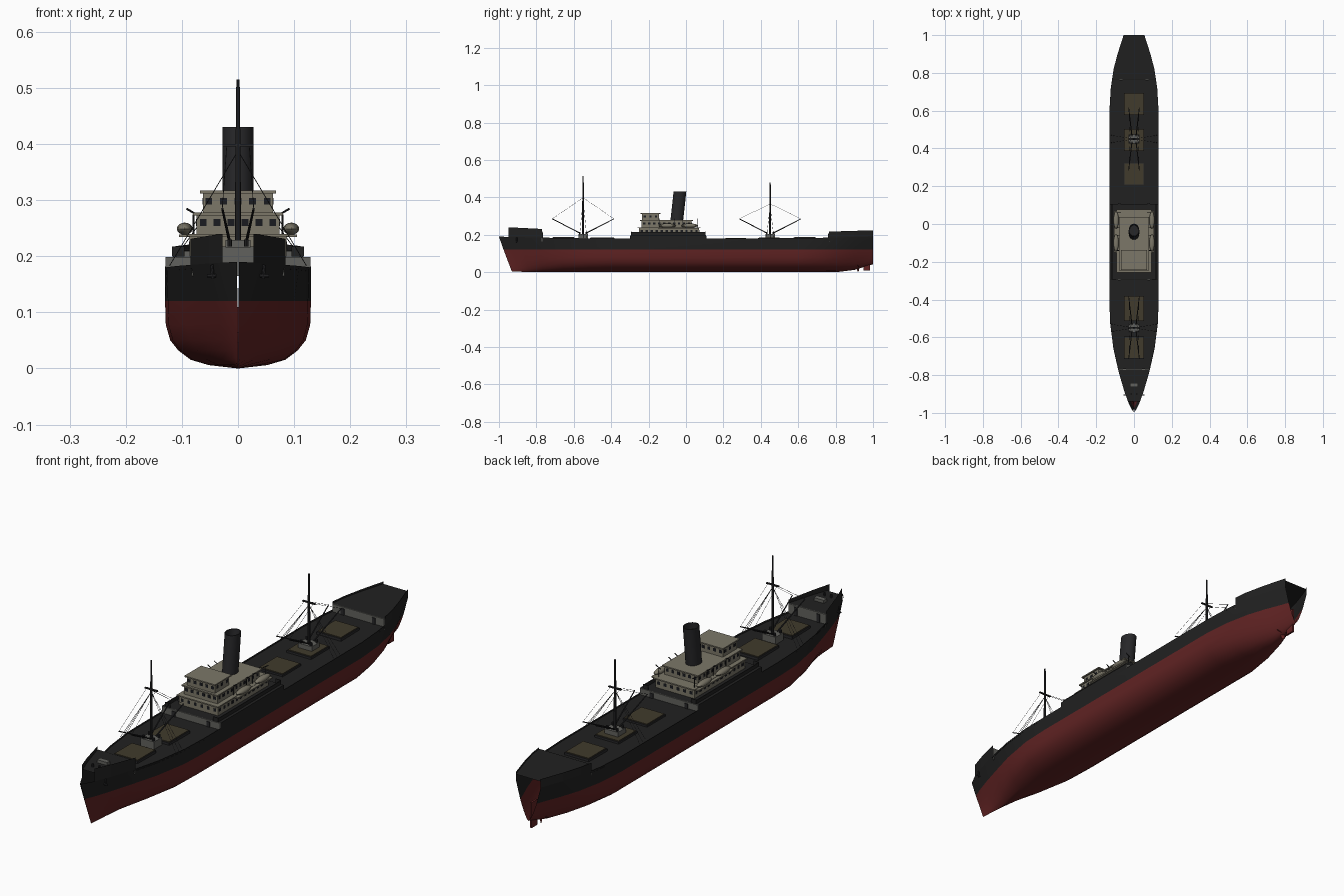
import bpy, bmesh
from math import pi, cos, sin
from mathutils import Vector, Matrix

cube = bpy.data.objects.get("Cube")
if cube:
    bpy.data.objects.remove(cube, do_unlink=True)


def material(name, r, g, b):
    m = bpy.data.materials.new(name)
    m.use_nodes = True
    m.diffuse_color = (r, g, b, 1)
    bsdf = m.node_tree.nodes["Principled BSDF"]
    bsdf.inputs["Base Color"].default_value = (r, g, b, 1)
    bsdf.inputs["Roughness"].default_value = 0.8
    return m


BLACK = material("hull black", .015, .015, .015)
RED = material("bottom red", .12, .017, .017)
CREAM = material("house cream", .2, .185, .14)
GREY = material("bulkhead grey", .12, .12, .11)
BROWN = material("hatch brown", .052, .043, .025)
DARK = material("fitting dark", .02, .02, .022)
GLASS = material("window dark", .01, .011, .014)


def finish(name, bm, *mats, smooth=False):
    me = bpy.data.meshes.new(name)
    bm.to_mesh(me)
    bm.free()
    ob = bpy.data.objects.new(name, me)
    bpy.context.collection.objects.link(ob)
    for m in mats:
        me.materials.append(m)
    if smooth:
        bpy.ops.object.select_all(action='DESELECT')
        ob.select_set(True)
        bpy.context.view_layer.objects.active = ob
        bpy.ops.object.shade_smooth_by_angle(angle=.6)
    return ob


def add_box(bm, x0, x1, y0, y1, z0, z1):
    mid = Vector((x0 + x1, y0 + y1, z0 + z1)) / 2
    size = Matrix.Diagonal((x1 - x0, y1 - y0, z1 - z0, 1))
    bmesh.ops.create_cube(bm, size=1, matrix=Matrix.Translation(mid) @ size)


def add_rod(bm, a, b, r, r2=None, sides=8):
    a, b = Vector(a), Vector(b)
    d = b - a
    mat = Matrix.Translation((a + b) / 2) @ d.to_track_quat('Z', 'Y').to_matrix().to_4x4()
    bmesh.ops.create_cone(bm, cap_ends=True, segments=sides, radius1=r,
                          radius2=r if r2 is None else r2, depth=d.length, matrix=mat)


def add_grid(bm, rows):
    vs = [[bm.verts.new(p) for p in row] for row in rows]
    for a, b in zip(vs, vs[1:]):
        for i in range(len(a) - 1):
            bm.faces.new((a[i], b[i], b[i + 1], a[i + 1]))


def box(name, mat, *dims):
    bm = bmesh.new()
    add_box(bm, *dims)
    return finish(name, bm, mat)


# Hull stations: y, deck half width, waterline half width, keel height, fullness
STATIONS = [(-1, .002, .001, .005, 0), (-.95, .028, .02, .003, .1), (-.88, .053, .041, 0, .25),
            (-.78, .082, .068, 0, .5), (-.66, .109, .1, 0, .8), (-.52, .127, .125, 0, 1),
            (-.4, .13, .13, 0, 1), (.6, .13, .13, 0, 1), (.72, .123, .12, 0, .8),
            (.82, .108, .1, .002, .55), (.9, .087, .074, .012, .3),
            (.96, .068, .05, .03, .15), (1, .055, .036, .042, .1)]
BILGE = [(.4, .05), (.65, .13), (.82, .27), (.93, .42), (.99, .65), (1, 1)]
WATER = .12


def station(y):
    for a, b in zip(STATIONS, STATIONS[1:]):
        if y <= b[0]:
            t = (y - a[0]) / (b[0] - a[0])
            return [p + (q - p) * t for p, q in zip(a, b)]
    return STATIONS[-1]


def sheer(y):
    return .177 + .013 * y * y


def span(y0, y1):
    return [y0] + [s[0] for s in STATIONS if y0 < s[0] < y1] + [y1]


bm = bmesh.new()
rows = []
for y in span(-1, 1) + []:
    _, deck_w, water_w, keel, full = station(y)
    half = []
    for f, v in BILGE:
        x = water_w * (f * full + v ** .8 * (1 - full))
        half.append((x, keel + (WATER - keel) * v))
    half.append((deck_w, sheer(y)))
    rake = .07 * max(0, (-.72 - y) / .28)
    ring = [(-x, z) for x, z in reversed(half)] + [(0, keel)] + half
    rows.append([(x, y + rake * max(0, 1 - z / .185), z) for x, z in ring])
add_grid(bm, rows)
for f in bm.faces:
    f.material_index = 1 if f.calc_center_median().z < WATER else 0
finish("hull", bm, BLACK, RED, smooth=True)


def deck(name, y0, y1, height):
    bm = bmesh.new()
    add_grid(bm, [[(s * station(y)[1], y, height(y)) for s in (-1, 1)] for y in span(y0, y1)])
    finish(name, bm, BLACK)


def raised_sides(name, y0, y1, top):
    bm = bmesh.new()
    for s in (-1, 1):
        add_grid(bm, [[(s * station(y)[1], y, z) for z in (sheer(y), top(y))]
                      for y in span(y0, y1)])
    finish(name, bm, BLACK)


def bulkhead(name, y, top):
    w = station(y)[1] - .001
    box(name, GREY, -w, w, y - .002, y + .002, .165, top)
    bm = bmesh.new()
    for x in (-.6 * w, .6 * w):
        add_box(bm, x - .007, x + .007, y - .005, y + .005, .172, top - .006)
    finish(name + "_doors", bm, DARK)


# Decks, raised ends and the bridge island
deck("main_deck", -.78, .78, lambda y: sheer(y) - .007)
deck("forecastle_deck", -.94, -.77, lambda y: .217)
deck("bridge_deck", -.295, .105, lambda y: .2)
deck("poop_deck", .765, 1, lambda y: .21 + .02 * (y - .77))
raised_sides("forecastle_sides", -.95, -.77, lambda y: .231 - .05 * (y + .77))
raised_sides("bridge_sides", -.295, .105, lambda y: .2)
raised_sides("poop_sides", .765, 1, lambda y: .217 + .03 * (y - .77))
bulkhead("forecastle_bulkhead", -.77, .217)
bulkhead("bridge_front_bulkhead", -.295, .199)
bulkhead("bridge_back_bulkhead", .105, .199)
bulkhead("poop_bulkhead", .765, .209)
bm = bmesh.new()
for s in (-1, 1):
    x0, x1 = sorted((s * .115, s * .118))
    add_box(bm, x0, x1, -.295, .105, .2, .214)
    x0, x1 = sorted((s * .095, s * .118))
    for y in (-.295, .102):
        add_box(bm, x0, x1, y, y + .003, .2, .217)
finish("bridge_bulwarks", bm, BLACK)

# Deckhouse tiers with overhanging decks
HOUSES = [("lower_house", .086, -.25, .07, .2, .235), ("middle_house", .074, -.237, .03, .24, .273),
          ("wheelhouse", .062, -.235, -.145, .278, .312)]
windows = bmesh.new()
for name, w, y0, y1, z0, z1 in HOUSES:
    box(name, CREAM, -w, w, y0, y1, z0, z1)
    box(name + "_roof", CREAM, -w - .006, w + .006, y0 - .008, y1 + .008, z1, z1 + .005)
    wz0, wz1 = z0 + .014, z0 + .026
    n = 5 if name == "wheelhouse" else 6
    for i in range(n):
        x = w * .84 * (2 * i / (n - 1) - 1)
        for y in (y0, y1):
            add_box(windows, x - .006, x + .006, y - .001, y + .001, wz0, wz1)
    n = round((y1 - y0) / .026)
    for i in range(n):
        y = y0 + (i + .5) * (y1 - y0) / n
        for x in (-w, w):
            add_box(windows, x - .001, x + .001, y - .006, y + .006, wz0, wz1)
finish("windows", windows, GLASS)

# Lifeboats on side platforms, with davits
for side, s in (("right", -1), ("left", 1)):
    for place, y in (("front", -.1), ("back", .02)):
        bm = bmesh.new()
        m = Matrix.Translation((s * .095, y, .249)) @ Matrix.Diagonal((.014, .046, .011, 1))
        bmesh.ops.create_uvsphere(bm, u_segments=12, v_segments=8, radius=1, matrix=m)
        finish(f"lifeboat_{place}_{side}", bm, CREAM, smooth=True)
        bm = bmesh.new()
        for dy in (-.04, .04):
            add_rod(bm, (s * .079, y + dy, .24), (s * .079, y + dy, .274), .0018)
            add_rod(bm, (s * .07, y + dy, .272), (s * .092, y + dy, .285), .0018)
        finish(f"davits_{place}_{side}", bm, DARK)
    x0, x1 = sorted((s * .085, s * .105))
    box(f"boat_platform_{side}", CREAM, x0, x1, -.15, .07, .234, .239)

# Funnel: raked oval tube with a recessed mouth
bm = bmesh.new()
rings = [(1, .27), (1, .43), (.88, .43), (.86, .405), (0, .405)]
add_grid(bm, [[(r * .028 * cos(a * pi / 12), -.05 + (z - .27) * .11 + r * .034 * sin(a * pi / 12), z)
               for a in range(25)] for r, z in rings])
bmesh.ops.remove_doubles(bm, verts=bm.verts, dist=.0001)
finish("funnel", bm, DARK, smooth=True)

# Cargo hatches
for i, (y0, y1) in enumerate([(-.71, -.6), (-.51, -.385), (.21, .32), (.39, .5), (.58, .69)]):
    z = sheer((y0 + y1) / 2) - .008
    box(f"hatch_coaming_{i}", DARK, -.054, .054, y0 - .004, y1 + .004, z - .003, z + .011)
    box(f"hatch_cover_{i}", BROWN, -.051, .051, y0, y1, z + .01, z + .014)

# Masts with crosstrees, derrick booms and rigging
for name, y, top, cross in (("fore", -.55, .515, .398), ("main", .45, .48, .365)):
    box(f"{name}_mast_house", GREY, -.03, .03, y - .025, y + .025, .17, .204)
    bm = bmesh.new()
    add_rod(bm, (0, y, .19), (0, y, cross + .03), .0055, .0045)
    add_rod(bm, (0, y, cross + .03), (0, y, top), .0038, .003)
    add_box(bm, -.028, .028, y - .004, y + .004, cross - .002, cross + .002)
    finish(f"{name}_mast", bm, DARK, smooth=True)
    booms, lines = bmesh.new(), bmesh.new()
    for s in (-1, 1):
        for d in (-1, 1):
            tip = (s * .028, y + d * .165, .285)
            add_rod(booms, (s * .011, y + d * .015, .208), tip, .003, .002)
            add_rod(lines, (s * .02, y, cross), tip, .0006, sides=4)
        for dy in (-.02, 0, .02):
            add_rod(lines, (0, y, cross - .01), (s * .122, y + dy, .183), .0007, sides=4)
        add_rod(booms, (s * .022, y - .018, .2), (s * .022, y - .018, .216), .005)
        add_rod(booms, (s * .022, y + .018, .2), (s * .022, y + .018, .216), .005)
    finish(f"{name}_booms", booms, DARK)
    finish(f"{name}_rigging", lines, DARK)

# Bow fittings
box("windlass", GREY, -.022, .022, -.862, -.842, .216, .229)
bm = bmesh.new()
for s in (-1, 1):
    x = s * .047
    add_rod(bm, (x, -.905, .185), (x * .95, -.905, .16), .003)
    add_rod(bm, (x - .008, -.905, .165), (x + .008, -.905, .165), .003)
    add_rod(bm, (s * .015, -.9, .217), (s * .015, -.9, .23), .004)
finish("anchors_and_bollards", bm, DARK)

# Rudder and propeller
box("rudder", RED, -.004, .004, .948, .985, .008, .11)
bm = bmesh.new()
add_rod(bm, (0, .89, .033), (0, .935, .033), .006, .003)
for k in range(4):
    m = (Matrix.Translation((0, .92, .033)) @ Matrix.Rotation(k * pi / 2, 4, 'Y')
         @ Matrix.Translation((0, 0, .016)) @ Matrix.Rotation(.6, 4, 'Z')
         @ Matrix.Diagonal((.009, .0015, .015, 1)))
    bmesh.ops.create_uvsphere(bm, u_segments=8, v_segments=6, radius=1, matrix=m)
finish("propeller", bm, RED, smooth=True)
